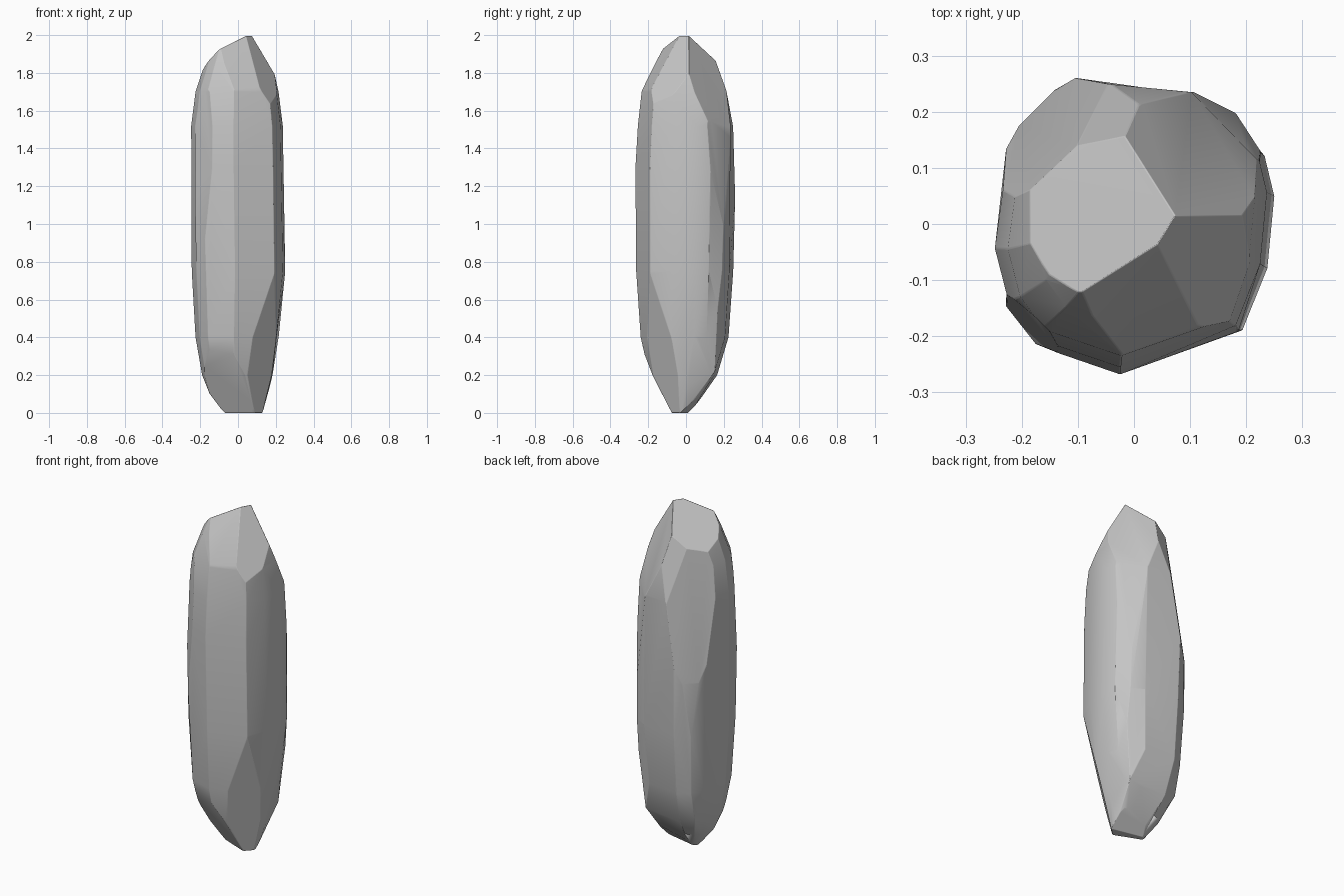
import bpy
import bmesh
import math
from mathutils import Vector

if "Cube" in bpy.data.objects:
    bpy.data.objects.remove(bpy.data.objects["Cube"], do_unlink=True)

# Cross-section of the stone, in fractions of its half width and half depth
OUTLINE = [(1, .22), (.93, .5), (.74, .77), (.45, .92), (-.4, 1), (-.72, .83),
           (-.9, .52), (-1, -.17), (-.9, -.54), (-.7, -.8), (-.08, -1),
           (.35, -.86), (.77, -.71), (.95, -.28)]

# Height, then lowest and highest x, lowest and highest y
RINGS = [(0, -.08, .13, -.085, .02), (.1, -.15, .155, -.145, .095),
         (.2, -.19, .185, -.195, .165), (.4, -.225, .215, -.24, .225),
         (.75, -.245, .25, -.264, .25), (1.05, -.253, .245, -.268, .26),
         (1.3, -.253, .243, -.268, .262), (1.52, -.248, .237, -.255, .255),
         (1.7, -.225, .215, -.235, .225), (1.85, -.175, .185, -.185, .185),
         (2.04, -.1, .12, -.1, .12)]

# Blunt corners low on the back
CORNERS = [(.155, .153, .22), (.19, .168, .55), (-.16, .148, .23)]

# Chiselled planes: point, outward normal
CUTS = [
    # crown
    ((.03, -.05, 1.992), (-.77, .44, 1)),
    ((.03, -.05, 1.98), (.53, -1.63, 1)),
    ((.07, .015, 2.003), (1.69, -1.05, 1)),
    ((.07, .015, 2.003), (1.69, 2, 1)),
    ((-.02, .16, 1.85), (-.38, .92, .27)),
    # foot
    ((.2, -.17, .7), (.82, -.8, -.24)),
    ((.213, .05, .4), (1, .2, -.2)),
    ((.05, .1, .105), (.15, .7, -.75)),
    ((-.1, -.2, .33), (-.4, -1, -.6)),
    # long sides
    ((.183, .163, 1.4), (1, 1, .08)),
    ((-.165, .17, 1.3), (-.7, .7, .13)),
    ((-.195, .185, 1), (-1, 1, 0)),
    ((-.183, -.177, 1.4), (-1, -1, .06)),
]


def wrap(bm):
    """Replace the surface with the hull of its points."""
    bmesh.ops.delete(bm, geom=bm.edges[:], context="EDGES_FACES")
    bmesh.ops.convex_hull(bm, input=bm.verts[:])
    loose = [v for v in bm.verts if not v.link_faces]
    bmesh.ops.delete(bm, geom=loose, context="VERTS")


def chisel(bm, point, normal):
    """Cut away everything outside a plane and close the gap."""
    geom = bm.verts[:] + bm.edges[:] + bm.faces[:]
    bmesh.ops.bisect_plane(bm, geom=geom, plane_co=point,
                           plane_no=Vector(normal).normalized(),
                           dist=1e-5, clear_outer=True)
    wrap(bm)


# Stone body: hull of the rings, then chiselled
bm = bmesh.new()
for z, x0, x1, y0, y1 in RINGS:
    for u, v in OUTLINE:
        bm.verts.new(((x0 + x1) / 2 + u * (x1 - x0) / 2,
                      (y0 + y1) / 2 + v * (y1 - y0) / 2, z))
for corner in CORNERS:
    bm.verts.new(corner)
wrap(bm)
for point, normal in CUTS:
    chisel(bm, point, normal)
bmesh.ops.remove_doubles(bm, verts=bm.verts[:], dist=.006)
wrap(bm)
bmesh.ops.dissolve_limit(bm, angle_limit=math.radians(3),
                         verts=bm.verts[:], edges=bm.edges[:])
bmesh.ops.recalc_face_normals(bm, faces=bm.faces[:])
mesh = bpy.data.meshes.new("standing_stone")
bm.to_mesh(mesh)
bm.free()
stone = bpy.data.objects.new("standing_stone", mesh)
bpy.context.collection.objects.link(stone)

# Worn edges
bevel = stone.modifiers.new("worn_edges", "BEVEL")
bevel.width = .005
bevel.segments = 2
bevel.limit_method = "ANGLE"
bevel.angle_limit = math.radians(20)

# Grey stone
grey = bpy.data.materials.new("stone_grey")
grey.use_nodes = True
colour = (.56, .56, .56, 1)
grey.diffuse_color = colour
grey.node_tree.nodes["Principled BSDF"].inputs["Base Color"].default_value = colour
mesh.materials.append(grey)

bpy.context.view_layer.objects.active = stone
stone.select_set(True)
bpy.ops.object.shade_smooth_by_angle(angle=math.radians(20))
